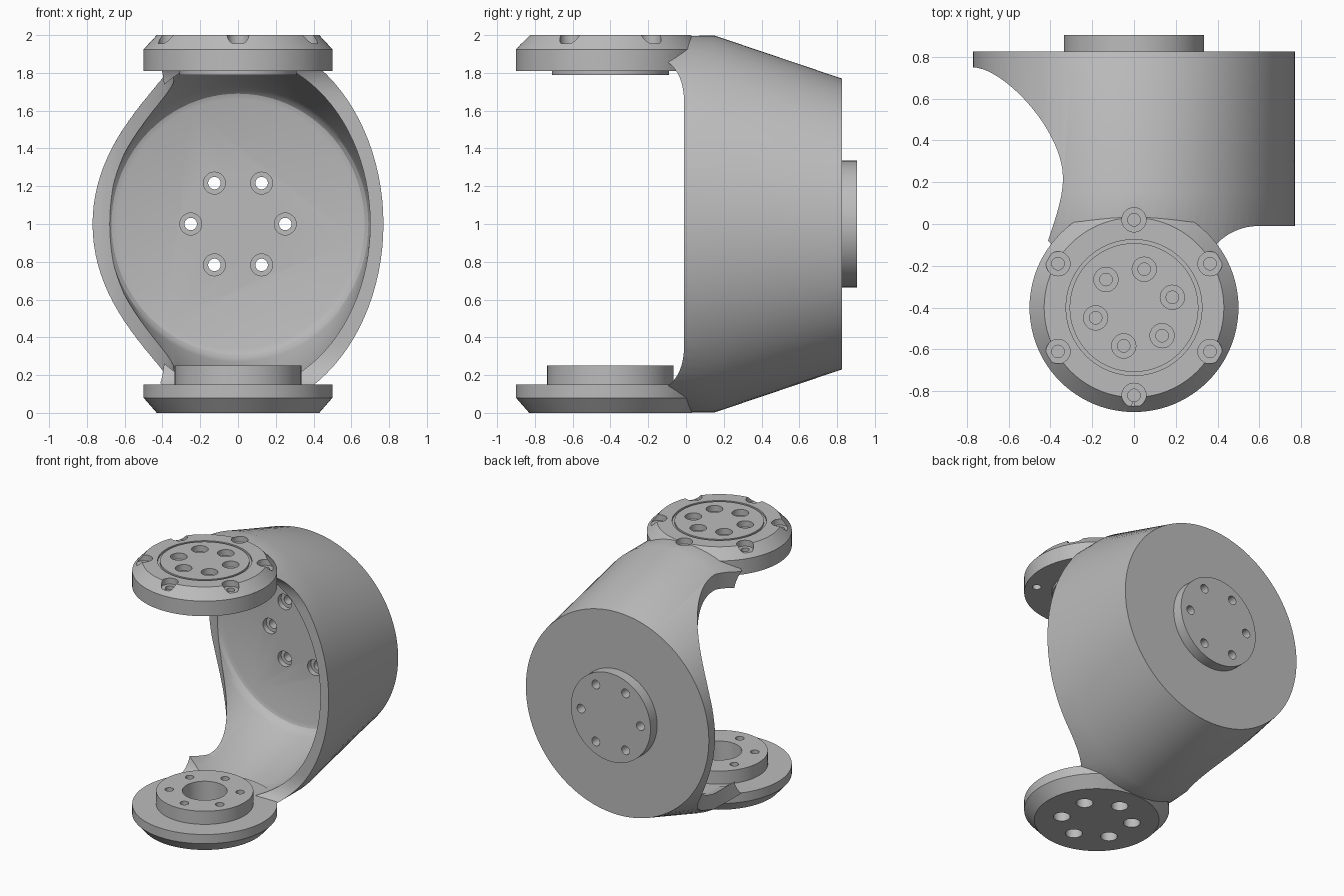
import bpy, bmesh, math
from mathutils import Matrix, Vector
from mathutils.geometry import interpolate_bezier

SEG = 96
FLANGE_Y = -0.4

cube = bpy.data.objects.get("Cube")
if cube:
    bpy.data.objects.remove(cube)

metal = bpy.data.materials.new("machined grey")
metal.use_nodes = True
GREY = (0.5, 0.5, 0.5, 1)
metal.diffuse_color = GREY
metal.node_tree.nodes["Principled BSDF"].inputs["Base Color"].default_value = GREY


def make(name, bm):
    bmesh.ops.recalc_face_normals(bm, faces=bm.faces)
    mesh = bpy.data.meshes.new(name)
    bm.to_mesh(mesh)
    bm.free()
    mesh.materials.append(metal)
    obj = bpy.data.objects.new(name, mesh)
    bpy.context.collection.objects.link(obj)
    return obj


def loft(name, rings):
    """Skin a list of point rings and cap both ends."""
    bm = bmesh.new()
    rows = [[bm.verts.new(p) for p in ring] for ring in rings]
    n = len(rows[0])
    for a, b in zip(rows, rows[1:]):
        for i in range(n):
            bm.faces.new((a[i], a[(i + 1) % n], b[(i + 1) % n], b[i]))
    bm.faces.new(rows[0])
    bm.faces.new(rows[-1])
    return make(name, bm)


def angles(n, start=0):
    return [math.radians(start) + math.tau * i / n for i in range(n)]


def ellipse_loft(name, sections):
    """Sections are (y, half width, half height) about z = 1."""
    return loft(name, [[(a * math.cos(t), y, 1 + b * math.sin(t)) for t in angles(SEG)]
                       for y, a, b in sections])


def turned(name, profile, x=0, y=FLANGE_Y, seg=SEG):
    """Upright turned part from (radius, z) steps."""
    return loft(name, [[(x + r * math.cos(t), y + r * math.sin(t), z) for t in angles(seg)]
                       for r, z in profile])


def turned_back(name, profile, x=0, z=1, seg=SEG):
    """Turned part along y from (radius, y) steps."""
    return loft(name, [[(x + r * math.cos(t), y, z + r * math.sin(t)) for t in angles(seg)]
                       for r, y in profile])


def boolean(target, tool, operation):
    mod = target.modifiers.new(operation.lower(), "BOOLEAN")
    mod.operation = operation
    mod.solver = "EXACT"
    mod.object = tool
    bpy.context.view_layer.objects.active = target
    bpy.ops.object.modifier_apply(modifier=mod.name)
    bpy.data.objects.remove(tool)


def cut(target, tool):
    boolean(target, tool, "DIFFERENCE")


def add(target, tool):
    boolean(target, tool, "UNION")


def bezier(a, b, c, d):
    return [Vector(p) for p in interpolate_bezier(*[Vector((*q, 0)) for q in (a, b, c, d)], 20)]


# Hollow body: round at the back, tall ellipse towards the front
body = ellipse_loft("fork_bracket", [(0.825, 0.77, 0.77), (0.15, 0.77, 0.998), (FLANGE_Y, 0.77, 0.998)])
cut(body, ellipse_loft("cavity", [(0.74, 0.64, 0.66), (0.73, 0.67, 0.69), (0.71, 0.69, 0.71),
                                  (0.67, 0.70, 0.73), (0.15, 0.70, 0.89), (-1, 0.70, 0.89)]))

# Front gap between the arms, with rounded inner corners
corner = bezier((-0.01, 0.64), (-0.01, 0.8), (-0.08, 0.89), (-0.22, 0.89))
half = [(p.x, p.y) for p in corner] + [(-1, 0.89)]
gap = half + [(y, -z) for y, z in reversed(half)]
cut(body, loft("gap", [[(x, y, 1 + z) for y, z in gap] for x in (-1, 1)]))

# Sweeping side opening
sweep = bezier((-0.72, 0.74), (-0.56, 0.68), (-0.34, 0.42), (-0.34, 0.22))
sweep += bezier((-0.34, 0.22), (-0.34, 0.05), (-0.46, -0.15), (-0.5, FLANGE_Y))[1:]
plan = [(-1, 0.75), (-0.76, 0.75)] + [(p.x, p.y) for p in sweep] + [(-0.5, -1), (-1, -1)]
cut(body, loft("side_opening", [[(x, y, z) for x, y in plan] for z in (-1, 3)]))

# Top flange with a thin pad below
add(body, turned("top_flange", [(0.5, 1.81), (0.5, 1.925), (0.43, 2.0)]))
add(body, turned("top_pad", [(0.31, 1.79), (0.31, 1.85)]))

# Bottom flange with a raised seat
add(body, turned("bottom_flange", [(0.43, 0), (0.5, 0.08), (0.5, 0.15)]))
add(body, turned("bottom_seat", [(0.335, 0.1), (0.335, 0.25)]))
cut(body, turned("seat_bore", [(0.155, 0.08), (0.155, 0.4)]))

# Rear mounting boss
add(body, turned_back("rear_boss", [(0.335, 0.78), (0.335, 0.905)]))

# Cap outline groove on the top flange
cut(body, turned("groove", [(0.325, 1.985), (0.325, 2.1)]))
add(body, turned("cap", [(0.308, 1.95), (0.308, 2.0)]))

# Counterbored screw holes
for radius, start in ((0.19, 15), (0.42, 30)):
    for t in angles(6, start):
        x, y = radius * math.cos(t), FLANGE_Y + radius * math.sin(t)
        cut(body, turned("top_screw", [(0.03, 1.7), (0.03, 1.955), (0.058, 1.955), (0.058, 2.1)], x, y, 32))
for t in angles(6, 30):
    x, y = 0.245 * math.cos(t), FLANGE_Y + 0.245 * math.sin(t)
    cut(body, turned("bottom_screw", [(0.058, -0.1), (0.058, 0.07), (0.03, 0.07), (0.03, 0.4)], x, y, 32))
for t in angles(6):
    x, z = 0.25 * math.cos(t), 1 + 0.25 * math.sin(t)
    cut(body, turned_back("rear_screw", [(0.058, 0.6), (0.058, 0.78), (0.033, 0.78), (0.033, 1.1)], x, z, 32))

# Smooth curved walls, crisp machined edges
bpy.ops.object.select_all(action="DESELECT")
body.select_set(True)
bpy.context.view_layer.objects.active = body
bpy.ops.object.shade_smooth_by_angle(angle=math.radians(25))
